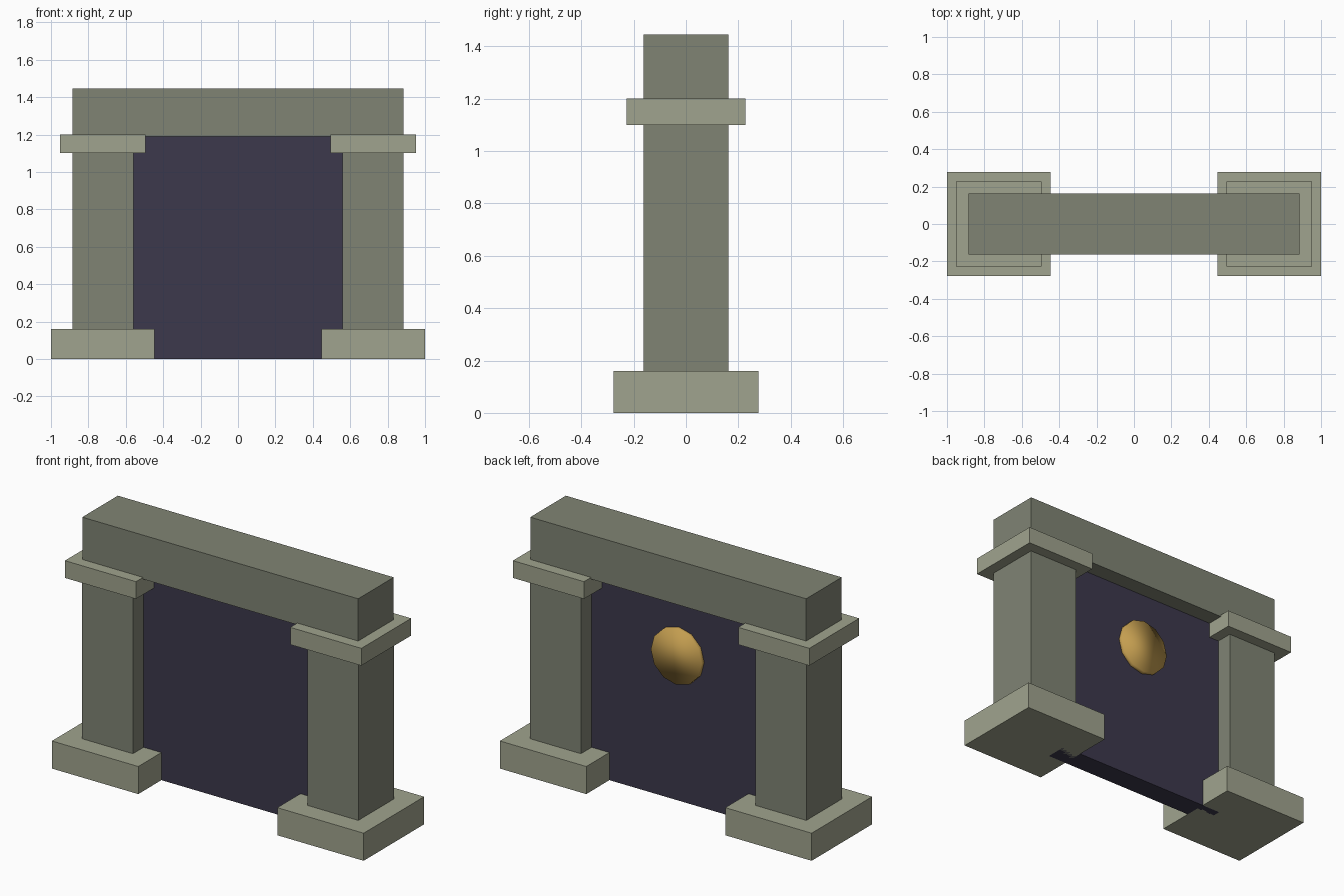
import bpy
import math

if "Cube" in bpy.data.objects:
    bpy.data.objects.remove(bpy.data.objects["Cube"])


def material(name, rgb):
    m = bpy.data.materials.new(name)
    m.diffuse_color = (*rgb, 1)
    m.use_nodes = True
    m.node_tree.nodes["Principled BSDF"].inputs["Base Color"].default_value = m.diffuse_color
    return m


stone = material("dark_stone", (0.216, 0.231, 0.175))
trim = material("light_stone", (0.352, 0.371, 0.271))
night = material("dark_panel", (0.045, 0.040, 0.072))
gold = material("gold", (0.55, 0.34, 0.08))


def box(name, x, y, z, mat):
    """Box from (min, max) ranges, flat shaded."""
    centre = [(r[0] + r[1]) / 2 for r in (x, y, z)]
    bpy.ops.mesh.primitive_cube_add(size=1, location=centre)
    o = bpy.context.object
    o.name = name
    o.scale = [r[1] - r[0] for r in (x, y, z)]
    bpy.ops.object.transform_apply(location=False, rotation=False, scale=True)
    o.data.materials.append(mat)
    return o


# Pillars: base block, shaft and cap, centred on x = +-0.722
for side, s in (("left", -1), ("right", 1)):
    for part, half, z, mat in (
        ("base", 0.277, (0, 0.16), trim),
        ("pillar", 0.163, (0.16, 1.10), stone),
        ("cap", 0.228, (1.10, 1.20), trim),
    ):
        c = s * 0.723
        box(f"{side}_{part}", (c - half, c + half), (-half, half), z, mat)

# Lintel across the caps
box("lintel", (-0.885, 0.885), (-0.163, 0.163), (1.19, 1.445), stone)

# Dark panel filling the opening
box("panel", (-0.565, 0.565), (-0.065, 0.065), (0, 1.19), night)

# Gold disc on the back of the panel
bpy.ops.mesh.primitive_cylinder_add(
    vertices=12, radius=0.163, depth=0.04,
    location=(0, 0.07, 0.845), rotation=(math.pi / 2, 0, 0))
disc = bpy.context.object
disc.name = "disc"
disc.data.materials.append(gold)
bpy.ops.object.shade_smooth()
